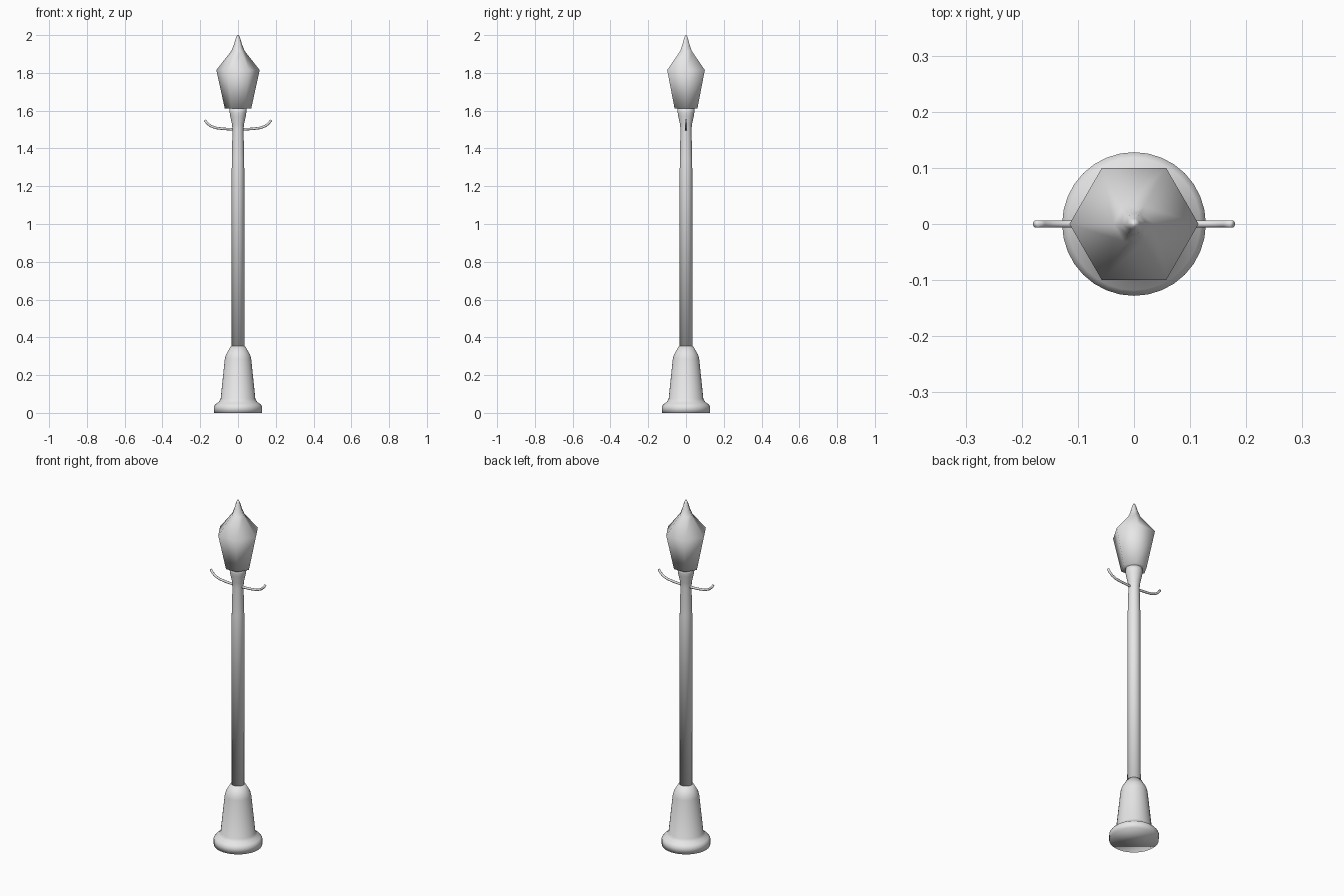
import bpy, bmesh
from math import cos, sin, tau

cube = bpy.data.objects.get("Cube")
if cube:
    bpy.data.objects.remove(cube)

grey = bpy.data.materials.new("light grey")
grey.use_nodes = True
grey.diffuse_color = (0.8, 0.8, 0.8, 1)
grey.node_tree.nodes["Principled BSDF"].inputs["Base Color"].default_value = (0.8, 0.8, 0.8, 1)


def finish(bm, name):
    bmesh.ops.recalc_face_normals(bm, faces=bm.faces)
    for f in bm.faces:
        f.smooth = True
    mesh = bpy.data.meshes.new(name)
    bm.to_mesh(mesh)
    bm.free()
    mesh.materials.append(grey)
    obj = bpy.data.objects.new(name, mesh)
    bpy.context.collection.objects.link(obj)
    return obj


def loft(bm, rings):
    """Bridge rings of points and cap both ends."""
    loops = [[bm.verts.new(p) for p in ring] for ring in rings]
    n = len(loops[0])
    for a, b in zip(loops, loops[1:]):
        for i in range(n):
            j = (i + 1) % n
            bm.faces.new((a[i], a[j], b[j], b[i]))
    bm.faces.new(loops[0][::-1])
    bm.faces.new(loops[-1])


def turned(name, profile, sides):
    """Turn a (radius, height) profile around the z axis."""
    bm = bmesh.new()
    loft(bm, [[(r * cos(tau * i / sides), r * sin(tau * i / sides), z)
               for i in range(sides)] for r, z in profile])
    return finish(bm, name)


# Flared foot with a round flange
turned("base", [(0.128, 0), (0.128, 0.035), (0.118, 0.047), (0.102, 0.058),
                (0.092, 0.073), (0.07, 0.285), (0.064, 0.308), (0.038, 0.353)], 32)

# Slim post, widening into a collar below the lantern
turned("post", [(0.035, 0.345), (0.033, 1.34), (0.029, 1.5), (0.032, 1.53),
                (0.041, 1.57), (0.044, 1.59), (0.044, 1.615)], 32)

# Six-sided lantern with a pointed, slightly concave roof
turned("lantern", [(0.07, 1.612), (0.115, 1.815), (0.036, 1.915),
                   (0.022, 1.95), (0.011, 1.985), (0.004, 2.0)], 6)

# Curved crossbar, mirrored about the post
half = [(0.175, 1.55), (0.163, 1.533), (0.145, 1.519), (0.12, 1.509), (0.08, 1.504), (0.03, 1.501)]
path = [(-x, z) for x, z in half] + half[::-1]
rod, rings = 0.0065, []
for k, (x, z) in enumerate(path):
    x0, z0 = path[max(k - 1, 0)]
    x1, z1 = path[min(k + 1, len(path) - 1)]
    length = ((x1 - x0) ** 2 + (z1 - z0) ** 2) ** 0.5
    nx, nz = -(z1 - z0) / length, (x1 - x0) / length
    rings.append([(x + nx * rod * cos(tau * i / 10), rod * sin(tau * i / 10),
                   z + nz * rod * cos(tau * i / 10)) for i in range(10)])
bm = bmesh.new()
loft(bm, rings)
finish(bm, "crossbar")
